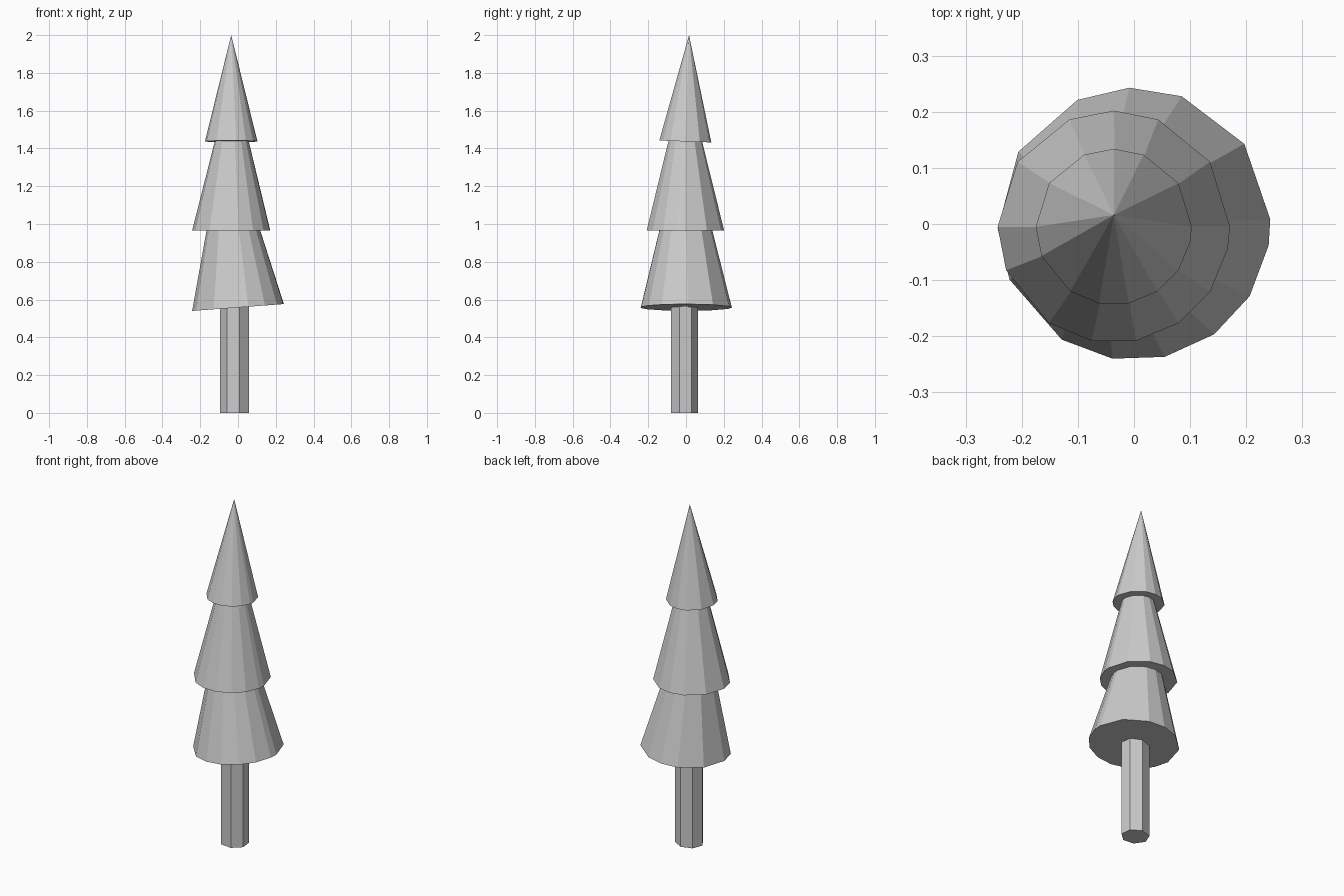
import bpy
import bmesh
from math import cos, sin, radians

if "Cube" in bpy.data.objects:
    bpy.data.objects.remove(bpy.data.objects["Cube"])

# Uneven low-poly ring shared by the foliage tiers (degrees)
TIER_ANGLES = [0, 34, 67.5, 90, 112.5, 146, 180, 202, 236, 259, 281, 304, 326, 349]
TRUNK_ANGLES = [-71 + i * 360 / 7 for i in range(7)]


def ring(bm, center, rx, ry, angles, slope=(0, 0), turn=0):
    """Ring of vertices on a plane tilted by slope (dz/dx, dz/dy)."""
    cx, cy, cz = center
    verts = []
    for a in angles:
        dx, dy = rx * cos(radians(a + turn)), ry * sin(radians(a + turn))
        verts.append(bm.verts.new((cx + dx, cy + dy, cz + slope[0] * dx + slope[1] * dy)))
    return verts


def finish(bm, name):
    bmesh.ops.recalc_face_normals(bm, faces=bm.faces[:])
    mesh = bpy.data.meshes.new(name)
    bm.to_mesh(mesh)
    bm.free()
    bpy.context.collection.objects.link(bpy.data.objects.new(name, mesh))


def frustum(name, angles, bottom, top):
    """Closed frustum between two rings given as ring() arguments."""
    bm = bmesh.new()
    lo = ring(bm, angles=angles, **bottom)
    hi = ring(bm, angles=angles, **top)
    n = len(lo)
    for i in range(n):
        j = (i + 1) % n
        bm.faces.new((lo[i], lo[j], hi[j], hi[i]))
    bm.faces.new(lo[::-1])
    bm.faces.new(hi)
    finish(bm, name)


def cone(name, angles, bottom, apex):
    bm = bmesh.new()
    lo = ring(bm, angles=angles, **bottom)
    tip = bm.verts.new(apex)
    for i in range(len(lo)):
        bm.faces.new((lo[i], lo[(i + 1) % len(lo)], tip))
    bm.faces.new(lo[::-1])
    finish(bm, name)


# Trunk
frustum("trunk", TRUNK_ANGLES,
        dict(center=(-0.017, -0.01, 0), rx=0.079, ry=0.073),
        dict(center=(-0.017, -0.01, 0.57), rx=0.079, ry=0.073))

# Lower foliage, leaning to the left
frustum("lower_foliage", TIER_ANGLES,
        dict(center=(0, 0, 0.558), rx=0.243, ry=0.243, slope=(0.075, 0), turn=2),
        dict(center=(-0.028, -0.002, 0.98), rx=0.138, ry=0.138, slope=(0.075, 0), turn=2))

# Middle foliage
frustum("middle_foliage", TIER_ANGLES,
        dict(center=(-0.036, -0.005, 0.965), rx=0.207, ry=0.207),
        dict(center=(-0.033, -0.005, 1.45), rx=0.087, ry=0.087))

# Pointed top foliage
cone("top_foliage", TIER_ANGLES,
     dict(center=(-0.036, -0.005, 1.437), rx=0.139, ry=0.139, slope=(0, -0.037)),
     (-0.036, 0.016, 2.0))
